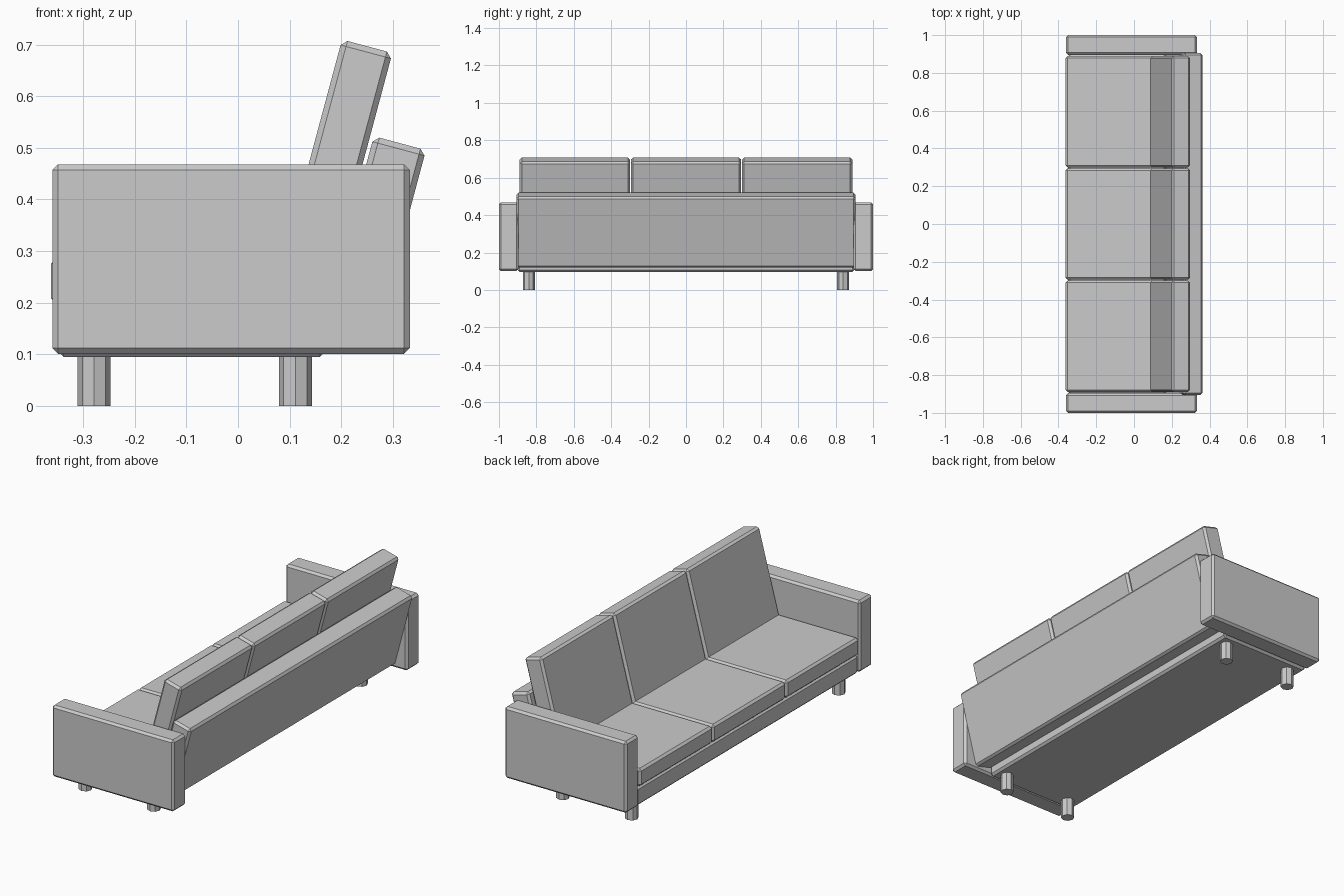
import bpy, bmesh, math

if "Cube" in bpy.data.objects:
    bpy.data.objects.remove(bpy.data.objects["Cube"])

TILT = math.radians(15)  # lean of the backrest


def block(name, xs, ys, zs, tilt=0.0, chamfer=0.011):
    """Box between the given limits with chamfered edges, leaned about the y axis."""
    bm = bmesh.new()
    bmesh.ops.create_cube(bm, size=1)
    for v in bm.verts:
        for i, (lo, hi) in enumerate((xs, ys, zs)):
            v.co[i] = lo if v.co[i] < 0 else hi
    bmesh.ops.bevel(bm, geom=bm.edges[:], offset=chamfer, segments=1,
                    affect='EDGES', profile=0.5)
    bmesh.ops.recalc_face_normals(bm, faces=bm.faces[:])
    me = bpy.data.meshes.new(name)
    bm.to_mesh(me)
    bm.free()
    ob = bpy.data.objects.new(name, me)
    ob.rotation_euler.y = tilt
    bpy.context.collection.objects.link(ob)
    return ob


# Base slab under the seat
block("base", (-0.349, 0.17), (-0.9, 0.9), (0.095, 0.192))

# Leaning back frame
block("back_frame", (0.119, 0.2236), (-0.906, 0.906), (0.18, 0.573), TILT)

# Three seat cushions and three back cushions
for i, name in enumerate(("left", "middle", "right")):
    y = (i - 1) * 0.594
    ys = (y - 0.295, y + 0.295)
    block(f"seat_cushion_{name}", (-0.362, 0.185), ys, (0.197, 0.287))
    block(f"back_cushion_{name}", (0.011, 0.112), ys, (0.28, 0.738), TILT)

# Arms and legs on both ends
for side, name in ((-1, "left"), (1, "right")):
    ys = sorted((side * 0.896, side * 1.0))
    block(f"arm_{name}", (-0.36, 0.333), ys, (0.101, 0.468))
    for x, pos in ((-0.279, "front"), (0.111, "rear")):
        bpy.ops.mesh.primitive_cylinder_add(vertices=8, radius=0.032, depth=0.11,
                                            location=(x, side * 0.84, 0.055))
        bpy.context.object.name = f"{pos}_leg_{name}"
